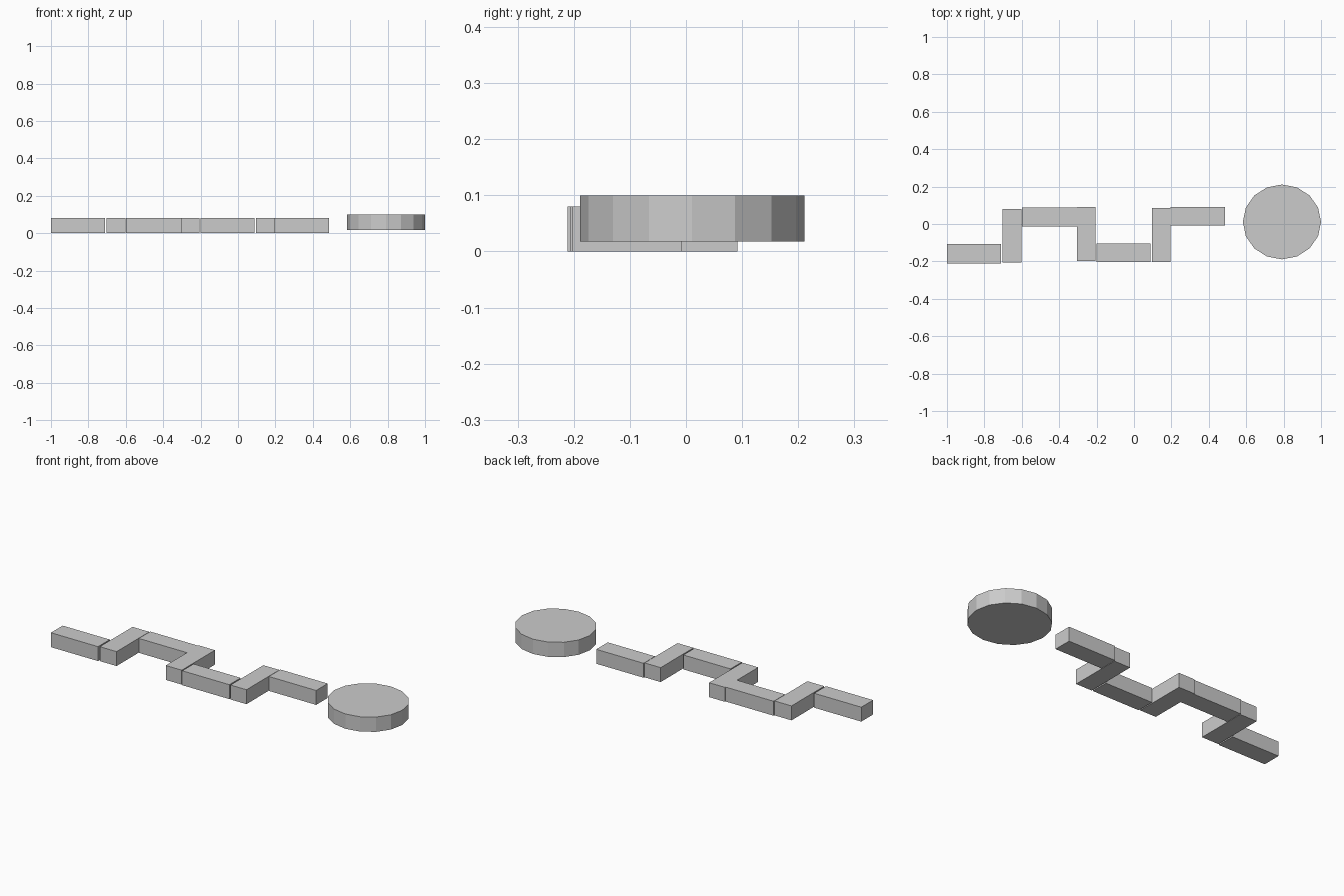
import bpy, bmesh
from mathutils import Matrix

if "Cube" in bpy.data.objects:
    bpy.data.objects.remove(bpy.data.objects["Cube"])

def add_object(name, bm):
    mesh = bpy.data.meshes.new(name)
    bm.to_mesh(mesh)
    bm.free()
    obj = bpy.data.objects.new(name, mesh)
    bpy.context.collection.objects.link(obj)
    return obj

def block(name, x0, x1, y0, y1, z0=0.0, z1=0.08):
    bm = bmesh.new()
    m = (Matrix.Translation(((x0 + x1) / 2, (y0 + y1) / 2, (z0 + z1) / 2))
         @ Matrix.Diagonal((x1 - x0, y1 - y0, z1 - z0, 1)))
    bmesh.ops.create_cube(bm, size=1, matrix=m)
    return add_object(name, bm)

# Zigzag path: alternating lengthwise and crosswise blocks
path = [
    (-1.000, -0.711, -0.211, -0.108),
    (-0.704, -0.601, -0.206, 0.081),
    (-0.599, -0.304, -0.013, 0.087),
    (-0.304, -0.206, -0.199, 0.092),
    (-0.200, 0.089, -0.203, -0.104),
    (0.096, 0.194, -0.203, 0.085),
    (0.196, 0.486, -0.009, 0.092),
]
for i, dims in enumerate(path, 1):
    block(f"path_block_{i}", *dims)

# Low-poly round platform at the end of the path
bm = bmesh.new()
bmesh.ops.create_cone(
    bm, cap_ends=True, segments=16, radius1=1, radius2=1, depth=1,
    matrix=Matrix.Translation((0.791, 0.011, 0.059)) @ Matrix.Diagonal((0.209, 0.2, 0.082, 1)))
add_object("round_platform", bm)
